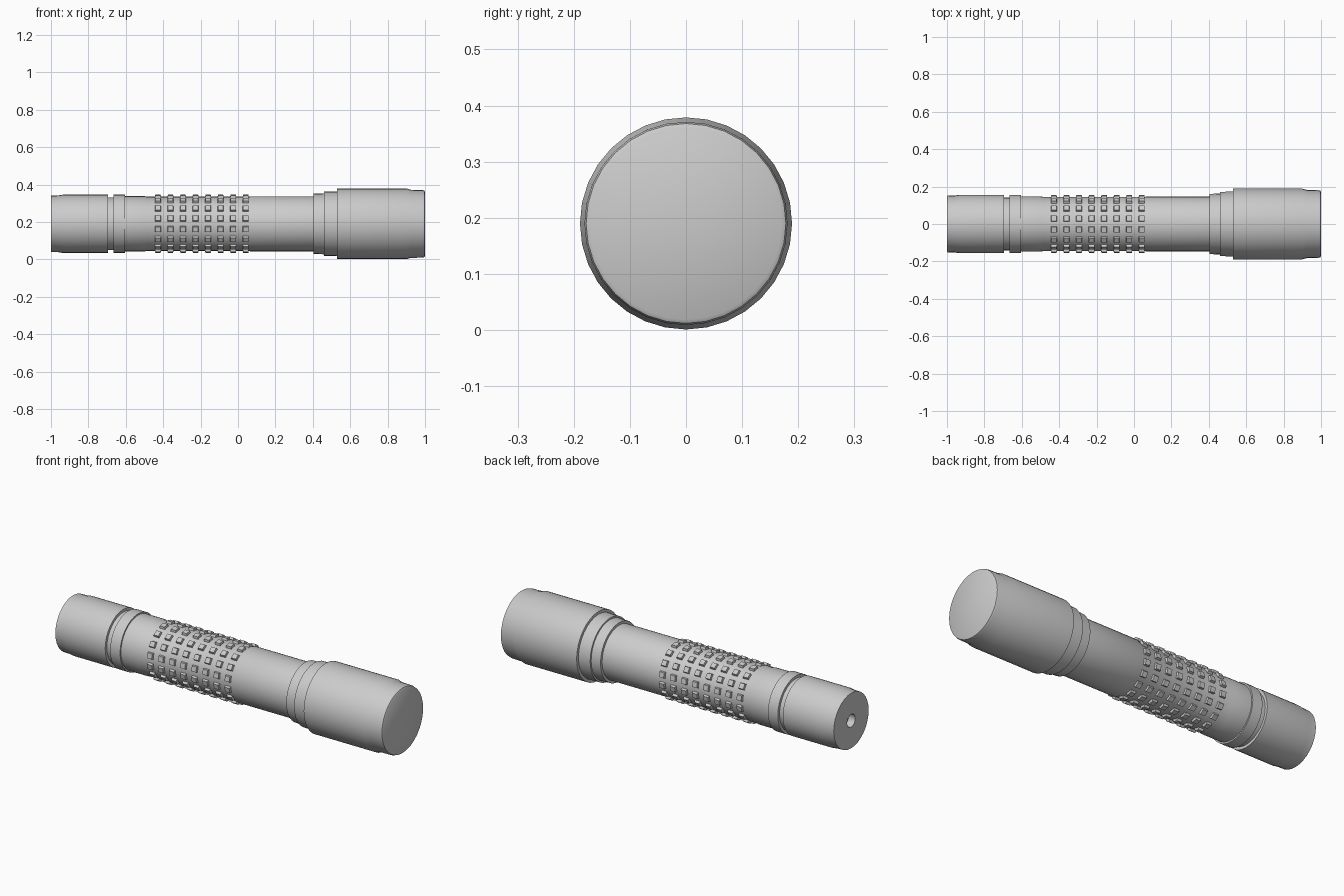
import bpy, bmesh
from math import sin, cos, pi
from mathutils import Matrix

if "Cube" in bpy.data.objects:
    bpy.data.objects.remove(bpy.data.objects["Cube"])

AXIS_Z = 0.19
SIDES = 32


def finish(name, bm):
    me = bpy.data.meshes.new(name)
    bm.to_mesh(me)
    bm.free()
    ob = bpy.data.objects.new(name, me)
    bpy.context.collection.objects.link(ob)
    return ob


def lathe(name, profile):
    """Revolve (x, radius) points around the long axis."""
    bm = bmesh.new()
    rings = []
    for x, r in profile:
        rings.append([bm.verts.new((x, r * sin(2 * pi * k / SIDES), AXIS_Z + r * cos(2 * pi * k / SIDES)))
                      for k in range(SIDES)])
    for a, b in zip(rings, rings[1:]):
        for k in range(SIDES):
            n = (k + 1) % SIDES
            bm.faces.new((a[k], b[k], b[n], a[n]))
    bmesh.ops.remove_doubles(bm, verts=bm.verts, dist=1e-5)
    ob = finish(name, bm)
    bpy.ops.object.select_all(action='DESELECT')
    bpy.context.view_layer.objects.active = ob
    ob.select_set(True)
    bpy.ops.object.shade_smooth_by_angle(angle=pi / 6)
    return ob


# Tail cap with a small recess, a groove and a ring
lathe("tail_cap", [
    (-0.96, 0), (-0.96, 0.035), (-1.0, 0.035), (-1.0, 0.151), (-0.96, 0.152), (-0.935, 0.156),
    (-0.695, 0.156), (-0.695, 0.141), (-0.665, 0.141), (-0.665, 0.156),
    (-0.605, 0.156), (-0.605, 0.148)])

# Battery tube with a slight step where the grip begins
lathe("tube", [(-0.605, 0.148), (-0.50, 0.148), (-0.487, 0.145), (0.06, 0.145),
               (0.065, 0.147), (0.405, 0.147)])

# Stepped head with a flat lens
lathe("head", [
    (0.405, 0.147), (0.405, 0.161), (0.46, 0.163), (0.46, 0.172), (0.53, 0.173),
    (0.53, 0.189), (0.90, 0.189), (0.925, 0.182), (0.985, 0.181), (0.996, 0.178),
    (1.0, 0.171), (1.0, 0)])

# Raised grip studs: eight rings of sixteen tapered blocks
bm = bmesh.new()
for col in range(8):
    for row in range(16):
        place = (Matrix.Translation((-0.428 + 0.067 * col, 0, AXIS_Z))
                 @ Matrix.Rotation((row + 0.5) * pi / 8, 4, 'X')
                 @ Matrix.Translation((0, 0, 0.149)))
        verts = bmesh.ops.create_cube(bm, size=1)["verts"]
        for v in verts:
            s = 0.028 if v.co.z > 0 else 0.033
            v.co.x *= s
            v.co.y *= s
            v.co.z *= 0.014
        bmesh.ops.transform(bm, matrix=place, verts=verts)
finish("grip_studs", bm)
